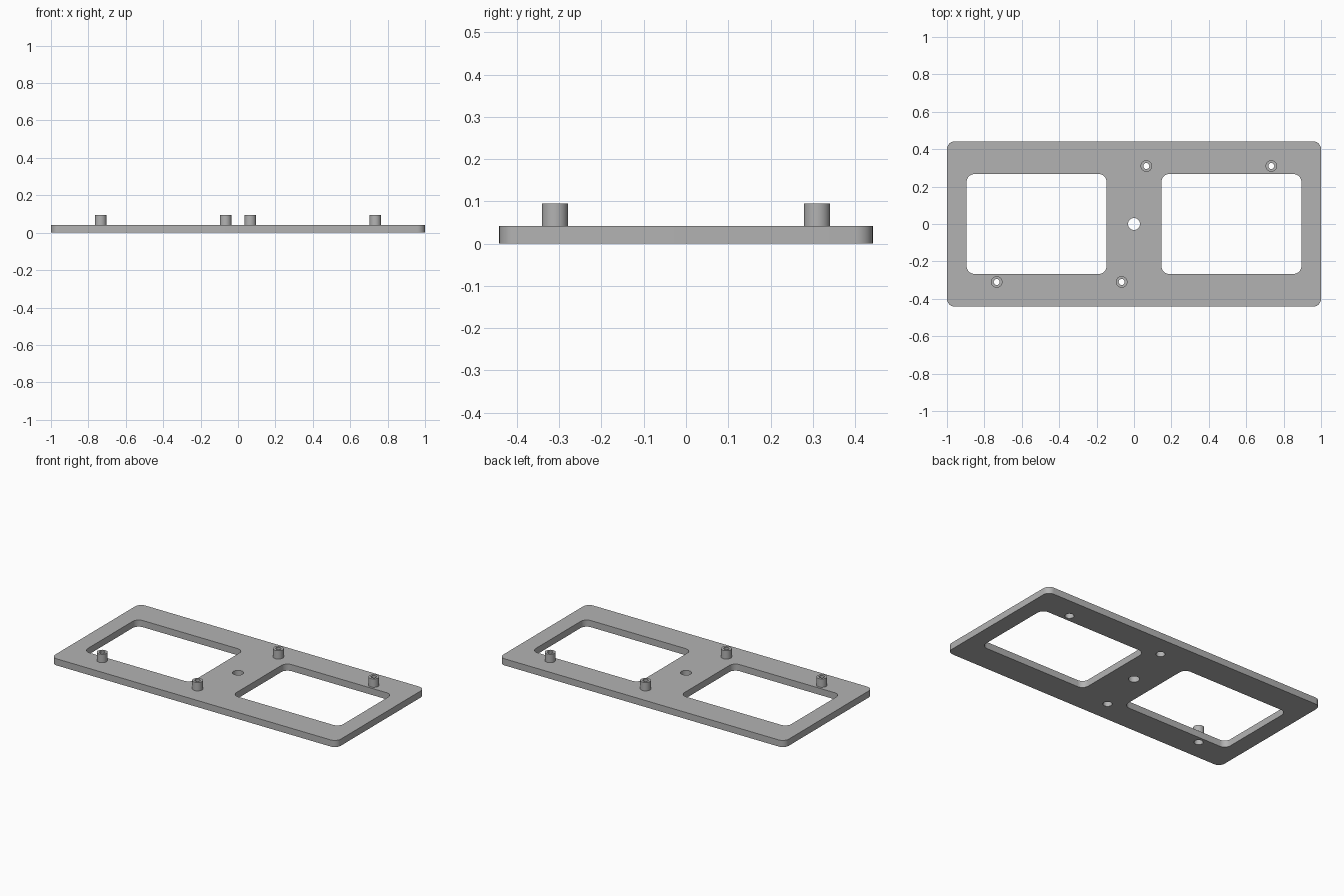
import bpy
import math

if "Cube" in bpy.data.objects:
    bpy.data.objects.remove(bpy.data.objects["Cube"])

grey = bpy.data.materials.new("light grey")
grey.diffuse_color = (0.45, 0.45, 0.45, 1)
grey.use_nodes = True
grey.node_tree.nodes["Principled BSDF"].inputs["Base Color"].default_value = grey.diffuse_color


def circle(cx, cy, r, n=32):
    return [(cx + r * math.cos(2 * math.pi * i / n),
             cy + r * math.sin(2 * math.pi * i / n)) for i in range(n)]


def rounded_rect(cx, cy, hx, hy, r, n=8):
    pts = []
    for k, (sx, sy) in enumerate([(1, 1), (-1, 1), (-1, -1), (1, -1)]):
        for i in range(n + 1):
            a = math.pi / 2 * (k + i / n)
            pts.append((cx + sx * (hx - r) + r * math.cos(a),
                        cy + sy * (hy - r) + r * math.sin(a)))
    return pts


def extrude_outline(name, loops, z0, z1):
    """Fill closed loops (inner ones become holes) and extrude from z0 to z1."""
    curve = bpy.data.curves.new(name, 'CURVE')
    curve.dimensions = '2D'
    curve.fill_mode = 'BOTH'
    curve.extrude = (z1 - z0) / 2
    for pts in loops:
        spline = curve.splines.new('POLY')
        spline.points.add(len(pts) - 1)
        for p, (x, y) in zip(spline.points, pts):
            p.co = (x, y, 0, 1)
        spline.use_cyclic_u = True
    curve.materials.append(grey)
    obj = bpy.data.objects.new(name, curve)
    obj.location.z = (z0 + z1) / 2
    bpy.context.collection.objects.link(obj)
    bpy.ops.object.select_all(action='DESELECT')
    obj.select_set(True)
    bpy.context.view_layer.objects.active = obj
    bpy.ops.object.convert(target='MESH')
    bpy.ops.object.mode_set(mode='EDIT')
    bpy.ops.mesh.select_all(action='SELECT')
    bpy.ops.mesh.remove_doubles(threshold=0.0001)
    bpy.ops.mesh.normals_make_consistent(inside=False)
    bpy.ops.object.mode_set(mode='OBJECT')
    bpy.ops.object.shade_smooth_by_angle(angle=math.radians(30))


PLATE_TOP, POST_TOP = 0.042, 0.095
posts = [(-0.734, -0.31), (-0.066, -0.31), (0.066, 0.31), (0.734, 0.31)]

# Base plate with two windows, a centre hole and a hole under every standoff
plate = [rounded_rect(0, 0, 1.0, 0.442, 0.042), circle(0, 0, 0.032)]
plate += [rounded_rect(s * 0.521, 0, 0.374, 0.267, 0.042) for s in (-1, 1)]
plate += [circle(x, y, 0.026) for x, y in posts]
extrude_outline("base_plate", plate, 0, PLATE_TOP)

# Hollow standoffs
for i, (x, y) in enumerate(posts):
    extrude_outline(f"standoff_{i + 1}",
                    [circle(x, y, 0.031), circle(x, y, 0.016)],
                    PLATE_TOP, POST_TOP)
